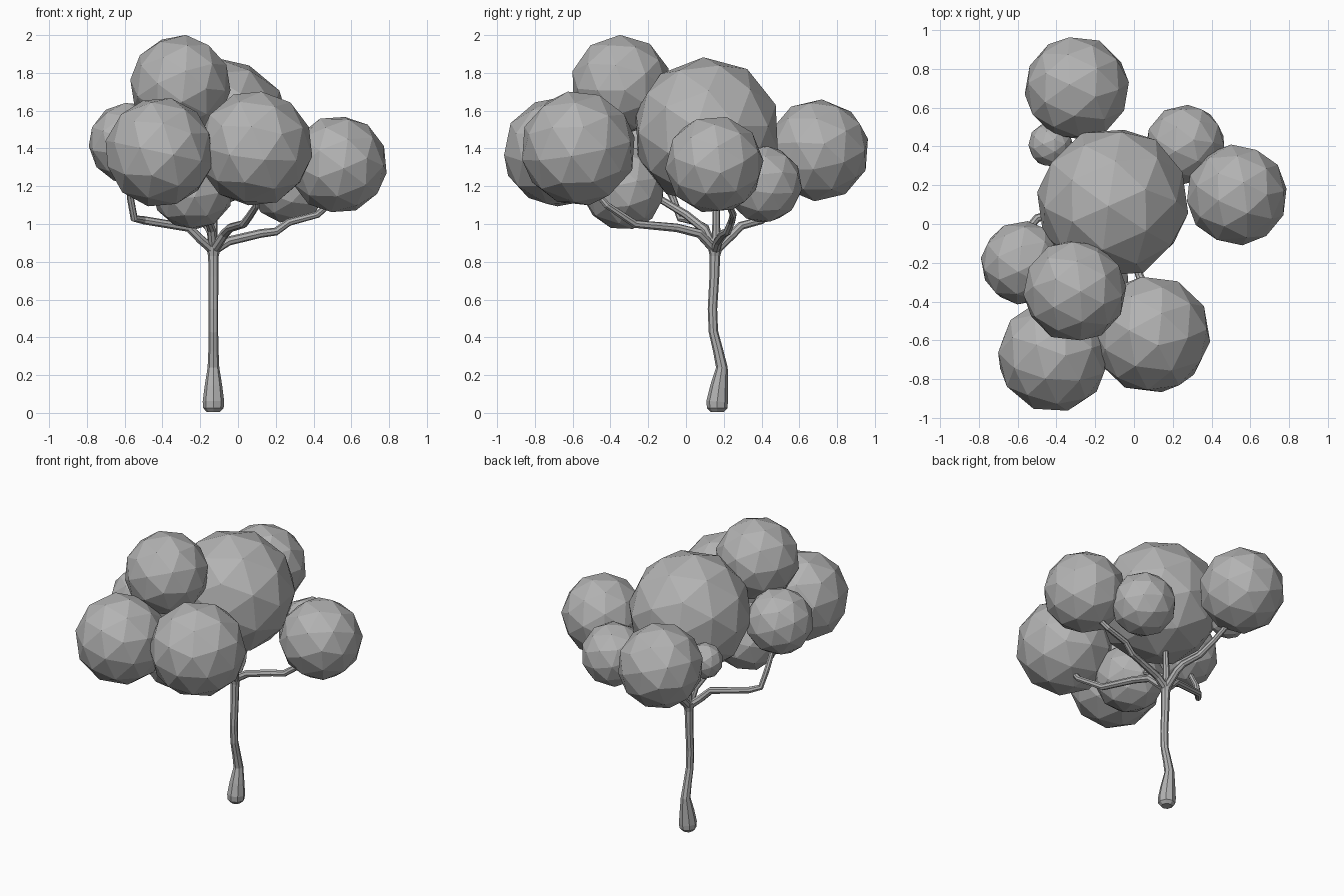
import bpy
import random
from mathutils import Euler, Vector

cube = bpy.data.objects.get("Cube")
if cube:
    bpy.data.objects.remove(cube, do_unlink=True)

random.seed(4)

# One plain grey for the whole tree
grey = bpy.data.materials.new("plain_grey")
grey.use_nodes = True
colour = (0.45, 0.45, 0.45, 1)
grey.diffuse_color = colour
grey.node_tree.nodes["Principled BSDF"].inputs["Base Color"].default_value = colour


def limb(name, points):
    """Eight-sided tapering tube through (x, y, z, radius) points."""
    curve = bpy.data.curves.new(name, "CURVE")
    curve.dimensions = "3D"
    curve.bevel_depth = 1
    curve.bevel_resolution = 2
    curve.use_fill_caps = True
    spline = curve.splines.new("POLY")
    spline.points.add(len(points) - 1)
    for p, (x, y, z, r) in zip(spline.points, points):
        p.co = (x, y, z, 1)
        p.radius = r
    spline.use_smooth = False
    tube = bpy.data.objects.new(name + "_path", curve)
    bpy.context.collection.objects.link(tube)
    bpy.context.view_layer.update()
    graph = bpy.context.evaluated_depsgraph_get()
    mesh = bpy.data.meshes.new_from_object(tube.evaluated_get(graph))
    bpy.data.objects.remove(tube, do_unlink=True)
    mesh.materials.clear()
    mesh.materials.append(grey)
    obj = bpy.data.objects.new(name, mesh)
    bpy.context.collection.objects.link(obj)


def branch(name, points):
    """Branch leaving the crown of the trunk and thinning to its tip."""
    path = [Vector((-0.13, 0.155, 0.86))] + [Vector(p) for p in points]
    last = len(path) - 1
    limb(name, [(*p, 0.026 - 0.009 * i / last) for i, p in enumerate(path)])


def leaf_ball(name, centre, radius):
    bpy.ops.mesh.primitive_ico_sphere_add(subdivisions=2, radius=radius * 1.01, location=centre)
    ball = bpy.context.object
    ball.name = name
    ball.rotation_euler = Euler([random.uniform(0, 6.28) for _ in range(3)])
    ball.data.materials.append(grey)


# Trunk with a swollen foot and a gentle bend
limb("trunk", [
    (-0.13, 0.165, 0.005, 0.035), (-0.13, 0.165, 0.025, 0.054),
    (-0.13, 0.165, 0.06, 0.057), (-0.13, 0.175, 0.14, 0.047),
    (-0.13, 0.19, 0.24, 0.031), (-0.13, 0.17, 0.33, 0.027),
    (-0.13, 0.145, 0.43, 0.025), (-0.13, 0.14, 0.55, 0.025),
    (-0.13, 0.15, 0.72, 0.026), (-0.13, 0.153, 0.83, 0.028),
    (-0.13, 0.155, 0.89, 0.042)])

# Crooked branches
branch("branch_left", [(-0.05, 0.17, 0.91), (0.12, 0.2, 0.95), (0.2, 0.22, 0.96),
                       (0.27, 0.24, 1.01), (0.42, 0.25, 1.05), (0.5, 0.22, 1.12)])
branch("branch_front", [(-0.07, 0.07, 0.95), (-0.04, -0.05, 0.98), (0.03, -0.27, 1.0),
                        (0.06, -0.33, 1.04), (0.1, -0.42, 1.1), (0.1, -0.5, 1.2)])
branch("branch_right", [(-0.2, 0.12, 0.92), (-0.26, 0.1, 0.98), (-0.5, 0.03, 1.02),
                        (-0.55, -0.03, 1.03), (-0.57, -0.07, 1.14), (-0.57, -0.13, 1.25)])
branch("branch_back", [(-0.14, 0.25, 0.95), (-0.16, 0.29, 0.99), (-0.2, 0.4, 1.02),
                       (-0.24, 0.5, 1.1), (-0.28, 0.6, 1.2)])
branch("branch_inner", [(-0.14, 0.1, 0.97), (-0.17, 0, 1.05), (-0.2, -0.1, 1.11),
                        (-0.22, -0.22, 1.18)])
branch("branch_upright", [(-0.13, 0.16, 0.97), (-0.12, 0.16, 1.2)])

# Faceted foliage
foliage = {
    "crown": ((-0.11, 0.11, 1.49), 0.39),
    "back": ((-0.295, 0.70, 1.39), 0.27),
    "back_left": ((0.265, 0.41, 1.21), 0.205),
    "left": ((0.53, 0.15, 1.315), 0.26),
    "front_left": ((0.09, -0.57, 1.4), 0.305),
    "front_right": ((-0.415, -0.68, 1.38), 0.29),
    "top": ((-0.305, -0.345, 1.735), 0.265),
    "right": ((-0.575, -0.2, 1.43), 0.215),
    "back_right_small": ((-0.43, 0.41, 1.35), 0.115),
    "underside": ((-0.24, -0.33, 1.19), 0.22),
}
for part, (centre, radius) in foliage.items():
    leaf_ball("foliage_" + part, centre, radius)
